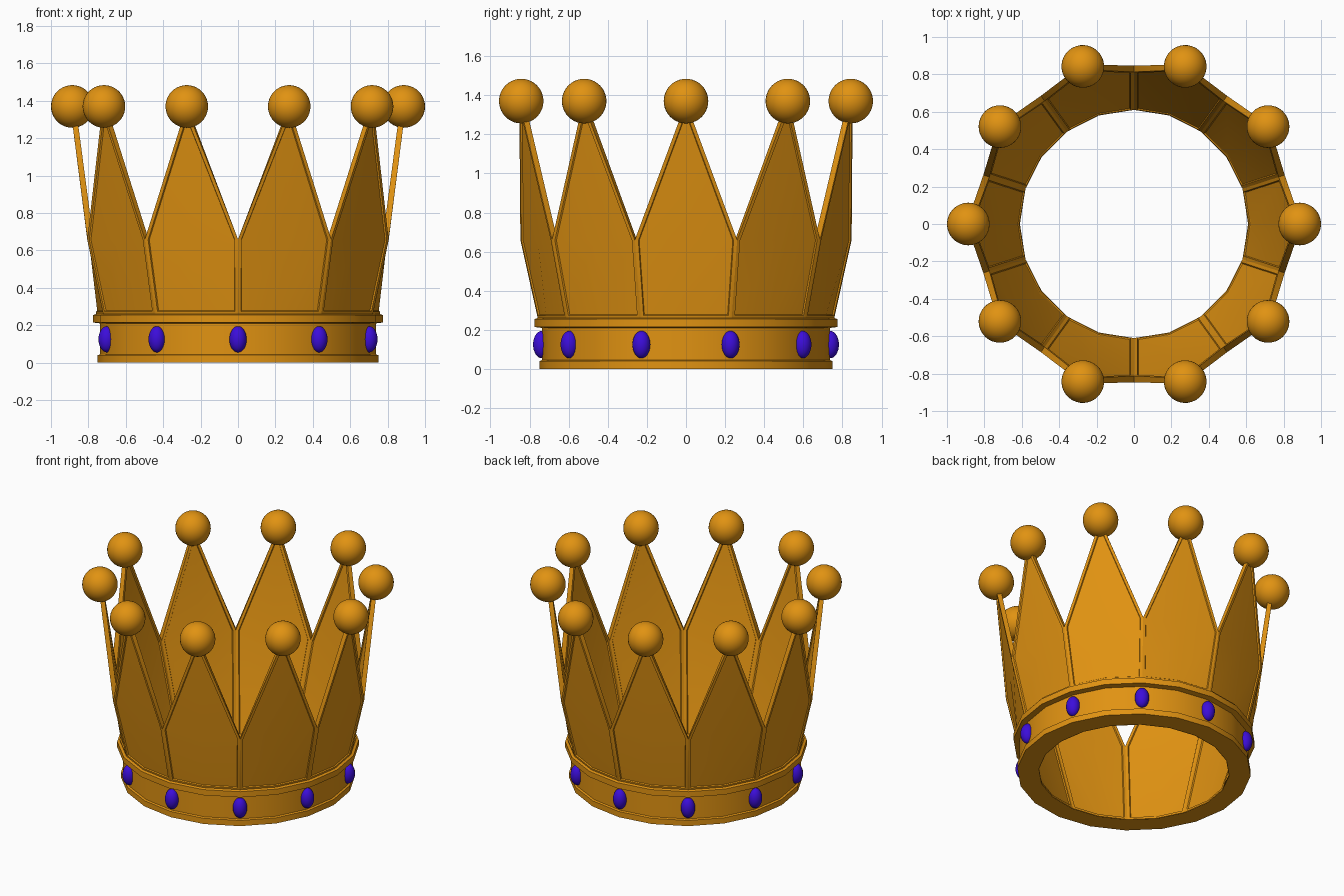
import bpy, bmesh, math
from mathutils import Vector, Matrix

if "Cube" in bpy.data.objects:
    bpy.data.objects.remove(bpy.data.objects["Cube"])


def material(name, rgb):
    m = bpy.data.materials.new(name)
    m.diffuse_color = (*rgb, 1)
    m.use_nodes = True
    m.node_tree.nodes["Principled BSDF"].inputs["Base Color"].default_value = m.diffuse_color
    return m


gold = material("gold", (0.75, 0.29, 0.006))
violet = material("violet_blue", (0.045, 0.004, 0.70))


def polar(r, deg, z):
    a = math.radians(deg)
    return Vector((r * math.cos(a), r * math.sin(a), z))


def finish(bm, name, mat, angle):
    bmesh.ops.recalc_face_normals(bm, faces=bm.faces[:])
    me = bpy.data.meshes.new(name)
    bm.to_mesh(me)
    bm.free()
    me.materials.append(mat)
    ob = bpy.data.objects.new(name, me)
    bpy.context.collection.objects.link(ob)
    bpy.ops.object.select_all(action='DESELECT')
    ob.select_set(True)
    bpy.context.view_layer.objects.active = ob
    bpy.ops.object.shade_smooth_by_angle(angle=math.radians(angle))
    return ob


# Base band: stepped profile swept into a 20-sided ring
profile = [(0.612, 0), (0.75, 0), (0.75, 0.04), (0.737, 0.045), (0.737, 0.21),
           (0.775, 0.215), (0.775, 0.255), (0.745, 0.265), (0.71, 0.25), (0.64, 0.01)]
bm = bmesh.new()
rings = [[bm.verts.new(polar(r, 18 * i, z)) for r, z in profile] for i in range(20)]
n = len(profile)
for i in range(20):
    a, b = rings[i], rings[(i + 1) % 20]
    for j in range(n):
        k = (j + 1) % n
        bm.faces.new((a[j], b[j], b[k], a[k]))
finish(bm, "base_band", gold, 25)


# Pointed panel: rounded at the foot, flat at the shoulder, narrow at the tip
def sheet(bm, foot_r, foot_z, corner_r, tip_r):
    flat = corner_r * math.cos(math.radians(18))
    half = corner_r * math.sin(math.radians(18))
    rows = [[polar(foot_r, s * 18, foot_z) for s in (-1, 0, 1)],
            [Vector((flat, s * half, 0.66)) for s in (-1, 0, 1)],
            [Vector((tip_r, s * 0.024, 1.30)) for s in (-1, 0, 1)]]
    rows = [[bm.verts.new(p) for p in row] for row in rows]
    faces = [bm.faces.new((rows[i][j], rows[i][j + 1], rows[i + 1][j + 1], rows[i + 1][j]))
             for i in range(2) for j in range(2)]
    rim = rows[0] + [rows[1][2]] + rows[2][::-1] + [rows[1][0]]
    return faces, rim


def panel(name, deg):
    bm = bmesh.new()
    outer, rim_o = sheet(bm, 0.757, 0.255, 0.847, 0.888)
    inner, rim_i = sheet(bm, 0.61, 0.0, 0.813, 0.858)
    for i in range(len(rim_o)):
        j = (i + 1) % len(rim_o)
        bm.faces.new((rim_o[i], rim_o[j], rim_i[j], rim_i[i]))
    bmesh.ops.recalc_face_normals(bm, faces=bm.faces[:])
    # Thin raised border around a recessed field on both sides
    for faces in (outer, inner):
        bmesh.ops.inset_region(bm, faces=faces, thickness=0.018, use_even_offset=True)
        bmesh.ops.inset_region(bm, faces=faces, thickness=0.004, depth=-0.008,
                               use_even_offset=True)
    bm.transform(Matrix.Rotation(math.radians(deg), 4, 'Z'))
    finish(bm, name, gold, 25)


def ellipsoid(name, mat, centre, scale, deg, u, v):
    bm = bmesh.new()
    bmesh.ops.create_uvsphere(bm, u_segments=u, v_segments=v, radius=1)
    bm.transform(Matrix.Translation(centre) @ Matrix.Rotation(math.radians(deg), 4, 'Z')
                 @ Matrix.Diagonal((*scale, 1)))
    finish(bm, name, mat, 60)


# Ten panels with a ball on each point, and gems between them
for i in range(10):
    d = 36 * i
    panel(f"point_panel_{i + 1}", d)
    ellipsoid(f"tip_ball_{i + 1}", gold, polar(0.886, d, 1.37), (0.114,) * 3, d, 32, 20)
    ellipsoid(f"gem_{i + 1}", violet, polar(0.737, d + 18, 0.125),
              (0.045, 0.046, 0.07), d + 18, 24, 16)
